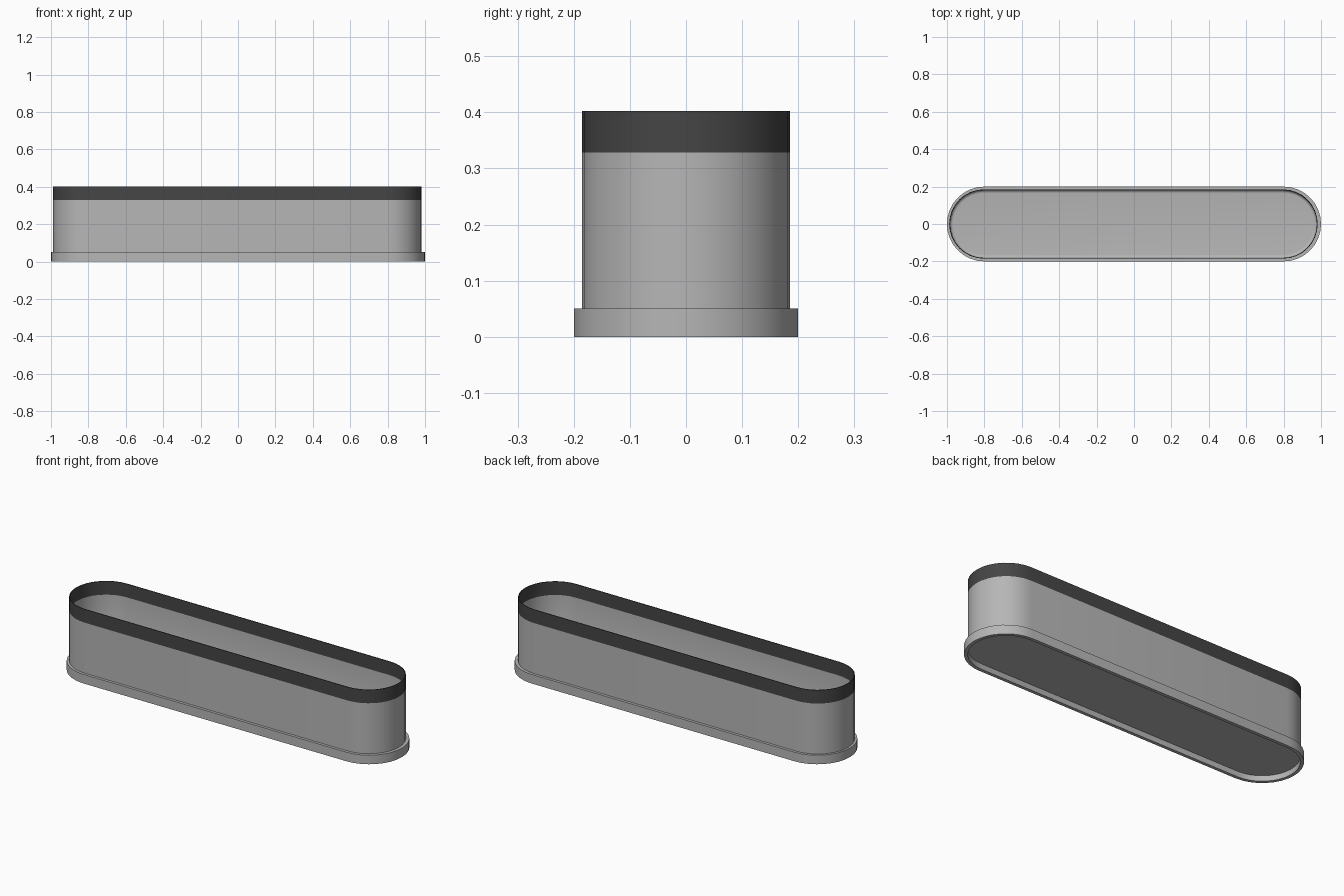
import bpy, bmesh, math

if "Cube" in bpy.data.objects:
    bpy.data.objects.remove(bpy.data.objects["Cube"])

HALF = 0.8    # half length of the straight sides
SEG = 16      # segments per rounded end


def material(name, value):
    m = bpy.data.materials.new(name)
    m.diffuse_color = (value, value, value, 1)
    m.use_nodes = True
    m.node_tree.nodes["Principled BSDF"].inputs["Base Color"].default_value = m.diffuse_color
    return m


grey = material("grey", 0.47)
charcoal = material("charcoal", 0.06)


def stadium(bm, r, z, shift):
    """Loop of vertices around a long rounded slot of end radius r."""
    loop = []
    for side in (1, -1):
        for i in range(SEG + 1):
            a = -math.pi / 2 + math.pi * i / SEG
            loop.append(bm.verts.new((side * (HALF + r * math.cos(a)) + shift,
                                      side * r * math.sin(a), z)))
    return loop


def loft(name, profile, closed, shift=0.0, band_z=None):
    """Sweep (radius, z) points round the slot; cap the ends or close the ring."""
    bm = bmesh.new()
    loops = [stadium(bm, r, z, shift) for r, z in profile]
    pairs = list(zip(loops, loops[1:]))
    if closed:
        pairs.append((loops[-1], loops[0]))
    else:
        bm.faces.new(loops[0])
        bm.faces.new(loops[-1])
    for a, b in pairs:
        n = len(a)
        for i in range(n):
            j = (i + 1) % n
            bm.faces.new((a[i], a[j], b[j], b[i]))
    bmesh.ops.recalc_face_normals(bm, faces=bm.faces)
    if band_z is not None:
        for f in bm.faces:
            f.material_index = int(f.calc_center_median().z > band_z)
    me = bpy.data.meshes.new(name)
    bm.to_mesh(me)
    bm.free()
    me.materials.append(grey)
    me.materials.append(charcoal)
    ob = bpy.data.objects.new(name, me)
    bpy.context.collection.objects.link(ob)
    bpy.ops.object.select_all(action='DESELECT')
    ob.select_set(True)
    bpy.context.view_layer.objects.active = ob
    bpy.ops.object.shade_smooth_by_angle(angle=math.radians(40))
    return ob


# Foot rim, open underneath
loft("foot_rim", [(0.2, 0), (0.2, 0.05), (0.182, 0.05), (0.182, 0)], True)

# Thin-walled tray with a filleted floor and a dark band round the top
loft("tray_body",
     [(0.185, 0.03), (0.185, 0.328), (0.185, 0.402),
      (0.181, 0.402), (0.181, 0.328),
      (0.181, 0.055), (0.178, 0.046), (0.172, 0.041), (0.164, 0.04)],
     False, shift=-0.003, band_z=0.328 + 0.001)
